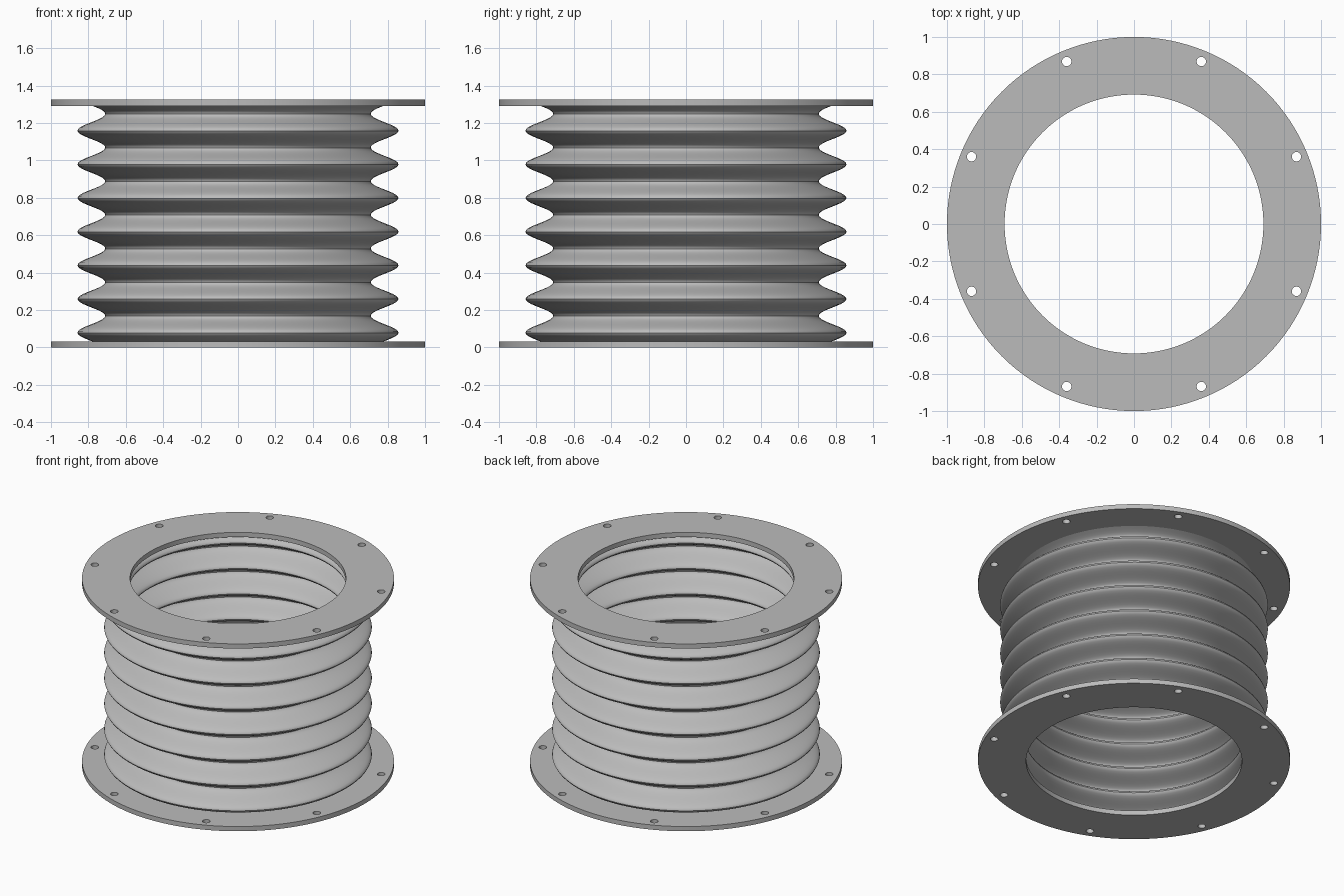
import bpy, bmesh
from math import cos, sin, pi, tau, radians

cube = bpy.data.objects.get("Cube")
if cube:
    bpy.data.objects.remove(cube, do_unlink=True)

HEIGHT, PLATE = 1.325, 0.033
PITCH, FIRST_PEAK = 0.18, 0.079
SEGMENTS = 128

grey = bpy.data.materials.new("grey_metal")
grey.use_nodes = True
colour = (0.5, 0.5, 0.5, 1)
grey.diffuse_color = colour
grey.node_tree.nodes["Principled BSDF"].inputs["Base Color"].default_value = colour


def add_object(name, bm):
    """Turn a bmesh into a smooth object with crisp edges."""
    bmesh.ops.remove_doubles(bm, verts=bm.verts, dist=1e-5)
    bmesh.ops.recalc_face_normals(bm, faces=bm.faces)
    mesh = bpy.data.meshes.new(name)
    bm.to_mesh(mesh)
    bm.free()
    mesh.materials.append(grey)
    obj = bpy.data.objects.new(name, mesh)
    bpy.context.collection.objects.link(obj)
    bpy.ops.object.select_all(action='DESELECT')
    obj.select_set(True)
    bpy.context.view_layer.objects.active = obj
    bpy.ops.object.shade_smooth_by_angle(angle=radians(35))
    return obj


def add_ring(curve, radius, count, x=0, y=0):
    """Add one closed circular outline to a flat curve."""
    spline = curve.splines.new('POLY')
    spline.points.add(count - 1)
    spline.use_cyclic_u = True
    for i, point in enumerate(spline.points):
        a = tau * i / count
        point.co = (x + radius * cos(a), y + radius * sin(a), 0, 1)


def flange(name, z):
    """Flat ring plate with eight bolt holes, filled from outlines."""
    curve = bpy.data.curves.new(name + "_outline", 'CURVE')
    curve.dimensions = '2D'
    curve.fill_mode = 'BOTH'
    curve.extrude = PLATE / 2
    add_ring(curve, 1.0, SEGMENTS)
    add_ring(curve, 0.692, SEGMENTS)
    for i in range(8):
        a = tau * (i + 0.5) / 8
        add_ring(curve, 0.025, 24, 0.94 * cos(a), 0.94 * sin(a))
    helper = bpy.data.objects.new(name + "_outline", curve)
    mesh = bpy.data.meshes.new_from_object(helper)
    bm = bmesh.new()
    bm.from_mesh(mesh)
    bpy.data.objects.remove(helper)
    bpy.data.curves.remove(curve)
    bpy.data.meshes.remove(mesh)
    bmesh.ops.translate(bm, verts=bm.verts, vec=(0, 0, z + PLATE / 2))
    return add_object(name, bm)


def bellows(name, wall=0.014, steps=140):
    """Thin corrugated tube: wave profile, offset inward, then revolved."""
    outer, inner = [], []
    for i in range(steps + 1):
        z = PLATE + (HEIGHT - 2 * PLATE) * i / steps
        phase = tau * (z - FIRST_PEAK) / PITCH
        r = 0.784 + 0.074 * cos(phase)
        outer.append((r, z))
        inner.append((r - wall, z))
    profile = outer + inner[::-1]
    bm = bmesh.new()
    verts = [bm.verts.new((r, 0, z)) for r, z in profile]
    edges = [bm.edges.new((verts[i - 1], verts[i])) for i in range(len(verts))]
    bmesh.ops.spin(bm, geom=verts + edges, cent=(0, 0, 0), axis=(0, 0, 1),
                   angle=tau, steps=SEGMENTS, use_merge=True)
    return add_object(name, bm)


flange("bottom_flange", 0)
flange("top_flange", HEIGHT - PLATE)
bellows("bellows")
